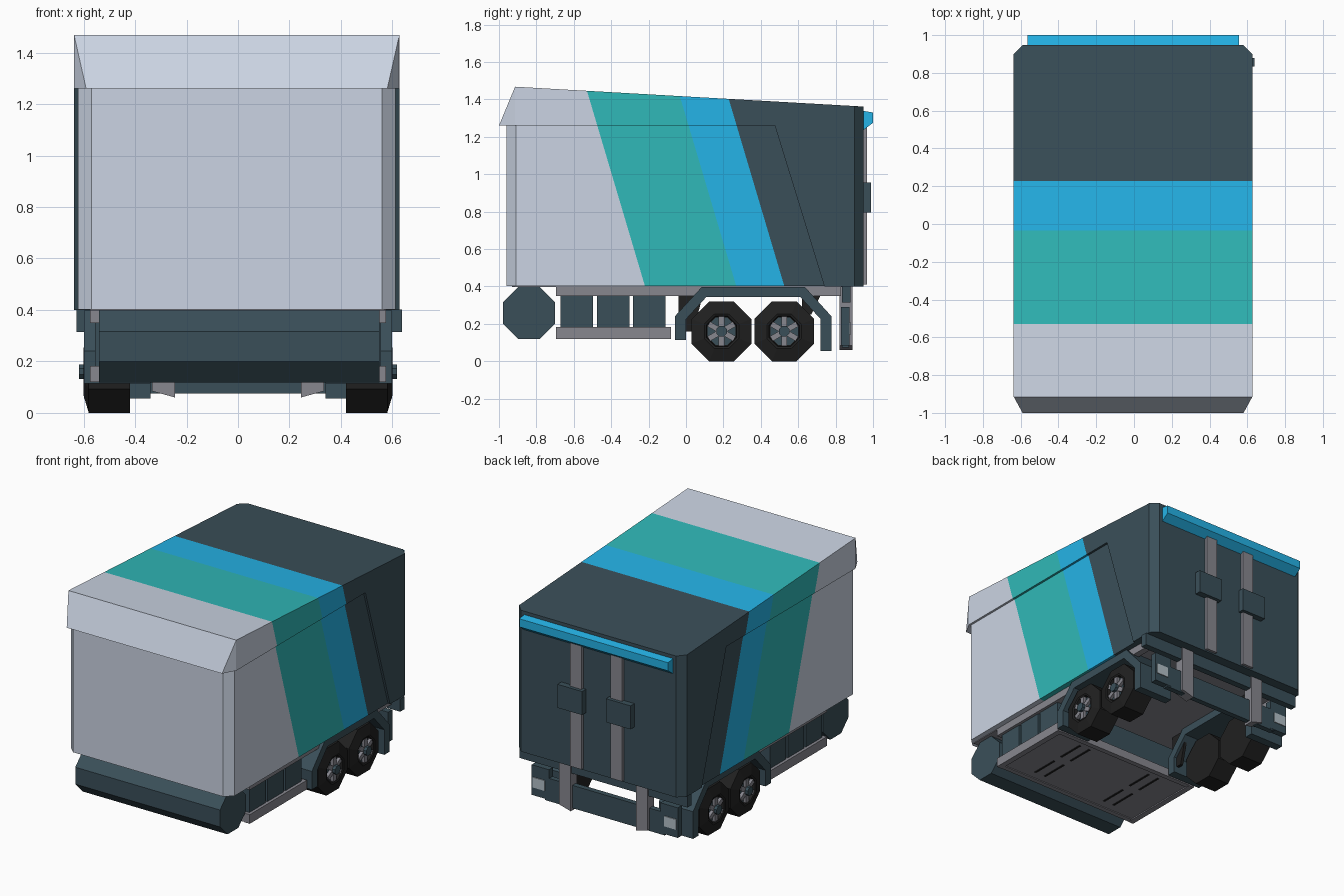
import bpy, bmesh, math
from mathutils import Vector, Matrix

if "Cube" in bpy.data.objects:
    bpy.data.objects.remove(bpy.data.objects["Cube"])


def mat(name, hexcol):
    m = bpy.data.materials.new(name)
    c = [int(hexcol[i:i + 2], 16) / 255 for i in (0, 2, 4)]
    lin = [v / 12.92 if v <= 0.04045 else ((v + 0.055) / 1.055) ** 2.4 for v in c]
    m.diffuse_color = (*lin, 1)
    m.use_nodes = True
    m.node_tree.nodes["Principled BSDF"].inputs["Base Color"].default_value = m.diffuse_color
    return m


LIGHT = mat("light_grey", "CBD4E3")
TEAL = mat("teal", "30B9B8")
BLUE = mat("blue", "25B5E9")
SLATE = mat("slate", "3A4F59")
METAL = mat("metal_grey", "87878F")
BLACK = mat("tyre_black", "202020")
LAMP = mat("lamp_grey", "B4C0C8")


def finish(name, bm, *mats):
    bmesh.ops.recalc_face_normals(bm, faces=bm.faces)
    me = bpy.data.meshes.new(name)
    bm.to_mesh(me)
    bm.free()
    for m in mats:
        me.materials.append(m)
    ob = bpy.data.objects.new(name, me)
    bpy.context.collection.objects.link(ob)
    return ob


def add_box(bm, lo, hi):
    size = Vector(hi) - Vector(lo)
    mid = (Vector(hi) + Vector(lo)) / 2
    bmesh.ops.create_cube(bm, size=1, matrix=Matrix.Translation(mid) @ Matrix.Diagonal((*size, 1)))


def box(name, lo, hi, m, mirror=False):
    bm = bmesh.new()
    add_box(bm, lo, hi)
    if mirror:
        add_box(bm, (-hi[0], lo[1], lo[2]), (-lo[0], hi[1], hi[2]))
    return finish(name, bm, m)


def add_prism(bm, pts, x0, x1):
    """Extrude a (y, z) profile along x."""
    f = bm.faces.new([bm.verts.new((x0, y, z)) for y, z in pts])
    r = bmesh.ops.extrude_face_region(bm, geom=[f])
    moved = [v for v in r["geom"] if isinstance(v, bmesh.types.BMVert)]
    bmesh.ops.translate(bm, vec=(x1 - x0, 0, 0), verts=moved)


def octagon(y, z, apothem):
    r = apothem / math.cos(math.pi / 8)
    return [(y + r * math.cos(math.pi / 8 + i * math.pi / 4),
             z + r * math.sin(math.pi / 8 + i * math.pi / 4)) for i in range(8)]


SLOPE = 0.297
SHIFT = -0.005      # body sits very slightly off centre


def stripe(name, bm):
    """Cut along the slanted stripe planes and colour by band."""
    cuts = (-0.10, 0.388, 0.645)
    for c in cuts:
        bmesh.ops.bisect_plane(bm, geom=bm.verts[:] + bm.edges[:] + bm.faces[:],
                               plane_co=(0, c, 0), plane_no=(0, 1, SLOPE))
    for f in bm.faces:
        p = f.calc_center_median()
        f.material_index = sum(p.y + SLOPE * p.z > c for c in cuts)
    bmesh.ops.translate(bm, vec=(SHIFT, 0, 0), verts=bm.verts)
    return finish(name, bm, LIGHT, TEAL, BLUE, SLATE)


# Lower container body, with chamfered front corners
bm = bmesh.new()
plan = [(-.565, -.96), (.565, -.96), (.617, -.91), (.617, .9), (-.617, .9), (-.617, -.91)]
f = bm.faces.new([bm.verts.new((x, y, .402)) for x, y in plan])
r = bmesh.ops.extrude_face_region(bm, geom=[f])
bmesh.ops.translate(bm, vec=(0, 0, .9), verts=[v for v in r["geom"] if isinstance(v, bmesh.types.BMVert)])
stripe("container_body", bm)
box("container_floor", (-.575, -.93, .397), (.575, .85, .4015), METAL)

# Upper shell and rear section, standing proud of the lower body
bm = bmesh.new()
add_prism(bm, [(-.915, 1.26), (-.915, 1.468), (.948, 1.362), (.948, .4), (.74, .4), (.475, 1.26)], -.632, .632)
rear = [e for e in bm.edges if all(v.co.y > .94 for v in e.verts)
        and abs(e.verts[0].co.x - e.verts[1].co.x) < 1e-4]
bmesh.ops.bevel(bm, geom=rear, offset=.048, segments=1, affect='EDGES')
stripe("roof_shell", bm)

# Sloped front visor
bm = bmesh.new()
for s in (-1, 1):
    for x, y, z in ((.632, -.914, 1.468), (.585, -1, 1.26), (.632, -.914, 1.26)):
        bm.verts.new((s * x + SHIFT, y, z))
bmesh.ops.convex_hull(bm, input=bm.verts[:])
finish("front_visor", bm, LIGHT)

# Rear top bar, door rails and latch boxes
bm = bmesh.new()
add_prism(bm, [(.94, 1.34), (1, 1.33), (1, 1.275), (.94, 1.23)], -.565, .555)
finish("rear_top_bar", bm, BLUE)
box("door_rails", (.11, .94, .41), (.195, .967, 1.25), METAL, True)
bm = bmesh.new()
for s in (-1, 1):
    add_prism(bm, [(.94, .955), (.99, .955), (.99, .795), (.94, .795)], s * .09, s * .275)
finish("door_latches", bm, SLATE)

# Front octagonal tank
bm = bmesh.new()
add_prism(bm, octagon(-.84, .258, .139), -.54, .55)
finish("front_tank", bm, SLATE)

# Chassis rails, side lockers and belly tray
box("chassis_rails", (.53, -.695, .35), (.575, .83, .4005), METAL, True)
bm = bmesh.new()
for y in (-.67, -.477, -.283):
    add_box(bm, (-.555, y, .17), (.555, y + .174, .36))
finish("side_lockers", bm, SLATE)
box("belly_rails", (.535, -.695, .12), (.575, -.08, .182), METAL, True)
bm = bmesh.new()
for y in (-.695, -.115):
    add_box(bm, (-.535, y, .122), (.535, y + .035, .18))
finish("belly_cross_rails", bm, METAL)
box("belly_plate", (-.535, -.66, .128), (.535, -.115, .175), METAL)
bm = bmesh.new()
for s in (-1, 1):
    for x in (.25, .33):
        for y in (-.6, -.34):
            add_box(bm, (s * x - .007, y, .124), (s * x + .007, y + .19, .13))
finish("belly_slots", bm, BLACK)

# Wheel arches with mud flaps, and dark corner braces behind them
arch = [(-.06, .115), (-.06, .24), (.085, .398), (.635, .398), (.778, .24), (.778, .055),
        (.72, .055), (.72, .225), (.61, .345), (.11, .345), (0, .225), (0, .115)]
bm = bmesh.new()
for s in (-1, 1):
    add_prism(bm, arch, s * .34, s * .598)
finish("wheel_arches", bm, SLATE)
bm = bmesh.new()
for s in (-1, 1):
    add_prism(bm, [(-.04, .16), (-.04, .395), (.1, .395), (.04, .16)], s * .36, s * .38)
    add_prism(bm, [(.62, .395), (.74, .395), (.67, .25), (.62, .25)], s * .36, s * .38)
finish("arch_braces", bm, BLACK)

# Wheels: octagonal tyre, recessed hub face, spokes and hub cap
tyre = [(.42, 0), (.42, .173), (.58, .173), (.6, .1), (.596, .088), (.572, .084), (.572, 0)]
bt, bs, bh = (bmesh.new() for _ in range(3))
for s in (-1, 1):
    for cy in (.19, .525):
        rings = []
        for x, rad in tyre:
            rings.append([bt.verts.new((s * x, y, z)) for y, z in
                          octagon(cy, .16, max(rad, .001) * math.cos(math.pi / 8))])
        for a, b in zip(rings, rings[1:]):
            for i in range(8):
                bt.faces.new((a[i], a[(i + 1) % 8], b[(i + 1) % 8], b[i]))
        for i in range(6):
            m = (Matrix.Translation((s * .585, cy, .16)) @ Matrix.Rotation(math.radians(60 * i + 30), 4, 'X')
                 @ Matrix.Translation((0, .05, 0)) @ Matrix.Diagonal((.024, .058, .03, 1)))
            bmesh.ops.create_cube(bs, size=1, matrix=m)
        add_prism(bh, octagon(cy, .16, .028), s * .57, s * .618)
        add_prism(bh, octagon(cy, .16, .074), s * .565, s * .576)
finish("tyres", bt, BLACK)
finish("wheel_spokes", bs, METAL)
finish("hub_caps", bh, SLATE)

# Rear cross beam, bumper bar with taller ends, bumper legs and lamps
box("rear_cross_beam", (-.627, .835, .315), (.637, .88, .402), SLATE)
box("rear_bumper", (-.45, .835, .075), (.45, .872, .23), SLATE)
box("bumper_ends", (.42, .83, .085), (.55, .874, .29), SLATE, True)
bm = bmesh.new()
for s in (-1, 1):
    add_prism(bm, [(.82, .4), (.89, .4), (.89, .06), (.82, .06)], s * .245, s * .335)
for v in bm.verts:      # slanted leg feet
    if v.co.z < .1 and abs(v.co.x) > .3:
        v.co.z = .085
finish("bumper_legs", bm, METAL)
box("tail_lamps", (.45, .87, .14), (.54, .88, .21), LAMP, True)
